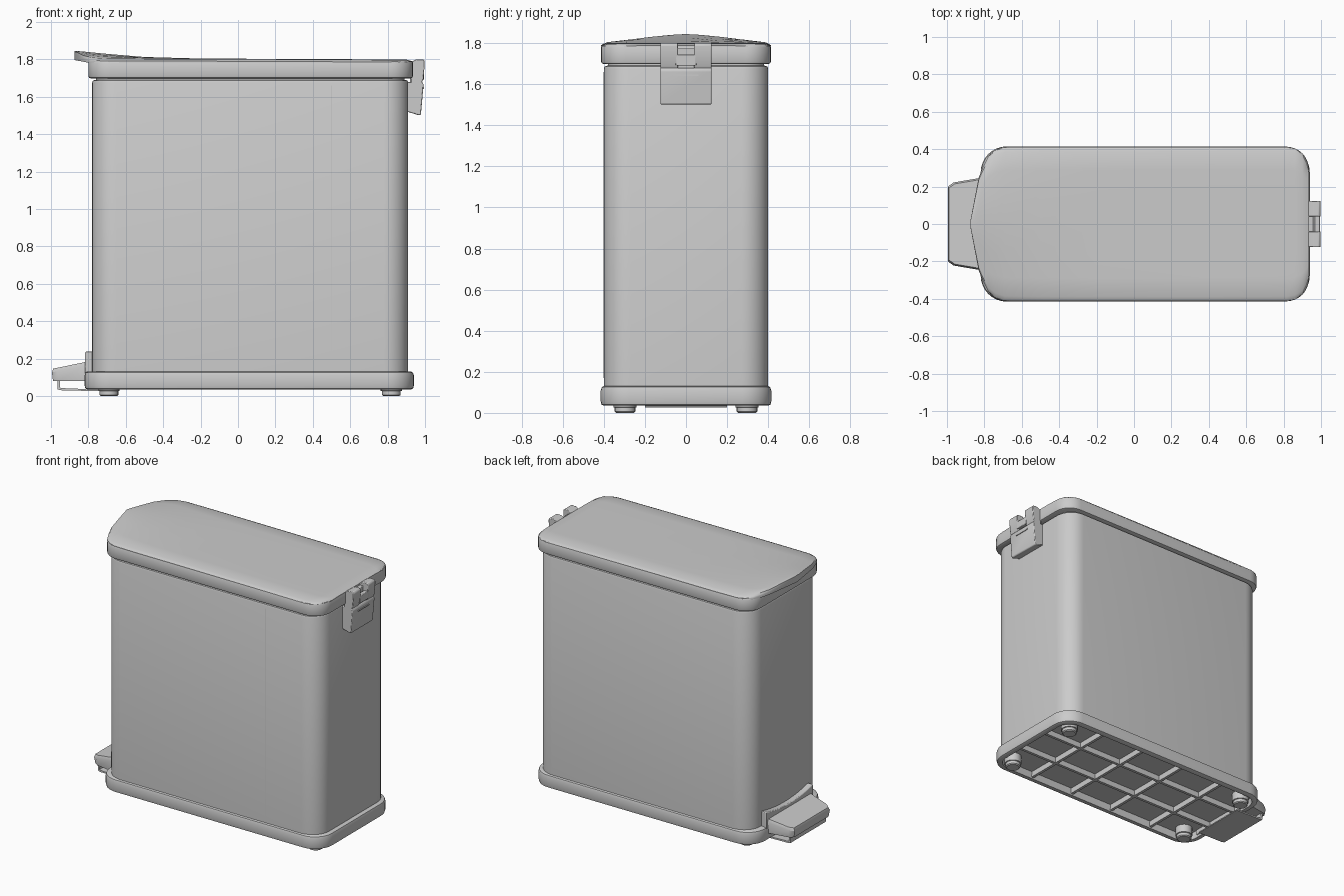
import bpy, bmesh, math

if "Cube" in bpy.data.objects:
    bpy.data.objects.remove(bpy.data.objects["Cube"])

grey = bpy.data.materials.new("light grey")
grey.use_nodes = True
tone = (0.6, 0.6, 0.6, 1)
grey.diffuse_color = tone
grey.node_tree.nodes["Principled BSDF"].inputs["Base Color"].default_value = tone


def finish(name, bm, bevel=0.0):
    bmesh.ops.recalc_face_normals(bm, faces=bm.faces)
    mesh = bpy.data.meshes.new(name)
    bm.to_mesh(mesh)
    bm.free()
    mesh.materials.append(grey)
    ob = bpy.data.objects.new(name, mesh)
    bpy.context.collection.objects.link(ob)
    if bevel:
        mod = ob.modifiers.new("soft edges", "BEVEL")
        mod.width, mod.segments, mod.limit_method = bevel, 2, "ANGLE"
    bpy.ops.object.select_all(action="DESELECT")
    ob.select_set(True)
    bpy.context.view_layer.objects.active = ob
    bpy.ops.object.shade_smooth_by_angle(angle=math.radians(35))
    return ob


def bridge(bm, rings):
    """Skin consecutive closed rings and cap both ends."""
    rows = [[bm.verts.new(p) for p in ring] for ring in rings]
    n = len(rows[0])
    for a, b in zip(rows, rows[1:]):
        for i in range(n):
            j = (i + 1) % n
            bm.faces.new((a[i], a[j], b[j], b[i]))
    bm.faces.new(rows[0])
    bm.faces.new(rows[-1])


def rounded_loft(name, x0, x1, half_y, radius, levels, steps=8):
    """Rounded-rectangle shell; levels are (inset, z)."""
    rings = []
    for inset, z in levels:
        r = radius - inset
        cx = (x1 - radius, x0 + radius, x0 + radius, x1 - radius)
        cy = (half_y - radius, half_y - radius, radius - half_y, radius - half_y)
        ring = []
        for q in range(4):
            for s in range(steps + 1):
                a = (q + s / steps) * math.pi / 2
                ring.append((cx[q] + r * math.cos(a), cy[q] + r * math.sin(a), z))
        rings.append(ring)
    bm = bmesh.new()
    bridge(bm, rings)
    return finish(name, bm)


def box(name, x0, x1, y0, y1, z0, z1, bevel=0.0):
    return side_prism(name, [(x0, z0), (x1, z0), (x1, z1), (x0, z1)], y0, y1, bevel)


def side_prism(name, profile, y0, y1, bevel=0.0):
    """Extrude an (x, z) profile across y."""
    bm = bmesh.new()
    bridge(bm, [[(x, y, z) for x, z in profile] for y in (y0, y1)])
    return finish(name, bm, bevel)


# Body, with a recessed neck that closes the gap under the lid
rounded_loft("body", -0.78, 0.91, 0.4, 0.13, [(0, 0.12), (0, 1.675), (0.004, 1.686), (0.015, 1.69)])
rounded_loft("inner_neck", -0.76, 0.89, 0.38, 0.11, [(0, 1.68), (0, 1.75)])
box("side_seam", 0.498, 0.502, -0.402, -0.395, 0.17, 1.66)

# Base with a recessed underside
rounded_loft("base", -0.82, 0.94, 0.415, 0.14, [
    (0.045, 0.085), (0.04, 0.035), (0.015, 0.035), (0.004, 0.04), (0, 0.055),
    (0, 0.11), (0.005, 0.125), (0.018, 0.132)])
for i in range(4):
    x = -0.46 + i * 0.347
    box(f"cross_rib_{i}", x - 0.01, x + 0.01, -0.38, 0.38, 0.045, 0.09)
for i, y in enumerate((-0.13, 0.13)):
    box(f"long_rib_{i}", -0.785, 0.905, y - 0.01, y + 0.01, 0.045, 0.09)

# Feet
for x in (-0.69, 0.82):
    for y in (-0.297, 0.297):
        bm = bmesh.new()
        rings = []
        for r, z in ((0.043, 0), (0.05, 0.006), (0.05, 0.026), (0.057, 0.028), (0.057, 0.09)):
            rings.append([(x + r * math.cos(k * math.pi / 10), y + r * math.sin(k * math.pi / 10), z)
                          for k in range(20)])
        bridge(bm, rings)
        finish("foot", bm)

# Lid skirt
rounded_loft("lid_skirt", -0.8, 0.935, 0.413, 0.12, [
    (0.012, 1.698), (0.003, 1.702), (0, 1.71), (0, 1.78), (0.004, 1.788)])

# Lid top: cross-sections along x, rising to a pointed lip
stations = [(-0.875, 0.015), (-0.855, 0.12), (-0.83, 0.25), (-0.81, 0.3), (-0.78, 0.36), (-0.74, 0.393),
            (-0.69, 0.41), (-0.5, 0.413), (-0.2, 0.413), (0.4, 0.413), (0.815, 0.413), (0.861, 0.404),
            (0.9, 0.378), (0.924, 0.34), (0.935, 0.293)]
spread = (-1, -0.985, -0.94, -0.7, -0.4, 0, 0.4, 0.7, 0.94, 0.985, 1)
rings = []
for x, w in stations:
    rise = 0.04 * max(0, min(1, (-0.35 - x) / 0.5)) ** 1.3
    ring = []
    for t in spread:
        y = w * t
        edge = 0.014 * max(0, (abs(t) - 0.9) / 0.1) ** 2 + 0.01 * max(0, (x - 0.9) / 0.035)
        z = 1.804 - 0.006 * max(0, x) + rise * (1 - (abs(y) / 0.42) ** 1.3) - edge
        ring.append((x, y, z))
    low = 1.784 + 0.012 * max(0, (-0.81 - x) / 0.065)
    ring += [(x, w, low), (x, -w, low)]
    rings.append(ring)
bm = bmesh.new()
bridge(bm, rings)
finish("lid_top", bm)

# Rear hinge: lower housing, two ears and a recessed tongue
side_prism("hinge_housing", [(0.905, 1.52), (0.97, 1.5), (0.978, 1.505), (0.992, 1.665), (0.985, 1.68),
                             (0.905, 1.68)], -0.124, 0.124, 0.006)
ear = [(0.925, 1.67), (0.98, 1.67), (0.99, 1.69), (0.998, 1.765), (0.998, 1.79), (0.99, 1.8), (0.955, 1.8),
       (0.925, 1.785)]
for i, (y0, y1) in enumerate(((-0.124, -0.04), (0.04, 0.124))):
    side_prism(f"hinge_ear_{i}", ear, y0, y1, 0.004)
box("hinge_tongue", 0.92, 0.96, -0.05, 0.05, 1.66, 1.775, 0.004)
box("hinge_bridge", 0.965, 0.995, -0.05, 0.05, 1.69, 1.745, 0.004)
box("hinge_slot_rib", 0.97, 0.995, -0.06, 0.06, 1.64, 1.648)

# Pedal housing with a dipped upper edge
bm = bmesh.new()
outline = [(-0.265, 0.05), (0.265, 0.05)]
outline += [(0.265 - 0.53 * k / 10, 0.205 + 0.033 * (abs(k - 5) / 5) ** 2) for k in range(11)]
bridge(bm, [[(x, y, z) for y, z in outline] for x in (-0.818, -0.77)])
finish("pedal_housing", bm, 0.006)

# Pedal: tapered wedge with clipped front corners
plan = [(-0.8, 0.255), (-0.83, 0.245), (-0.965, 0.222), (-0.995, 0.2)]
plan += [(x, -y) for x, y in reversed(plan)]
rings = []
for scale, bottom in ((0.97, True), (1, False), (0.965, False)):
    ring = []
    for x, y in plan:
        top = 0.185 + (x + 0.8) * 0.2
        z = 0.08 if bottom else top - (0.02 if scale == 1 else 0)
        ring.append((-0.8 + (x + 0.8) * scale, y * scale, z))
    rings.append(ring)
bm = bmesh.new()
bridge(bm, rings)
finish("pedal", bm)

# Thin lever plate under the pedal
side_prism("pedal_lever", [(-0.965, 0.085), (-0.965, 0.035), (-0.94, 0.03), (-0.74, 0.026), (-0.74, 0.034),
                           (-0.94, 0.042), (-0.953, 0.045), (-0.95, 0.085)], -0.2, 0.2)
